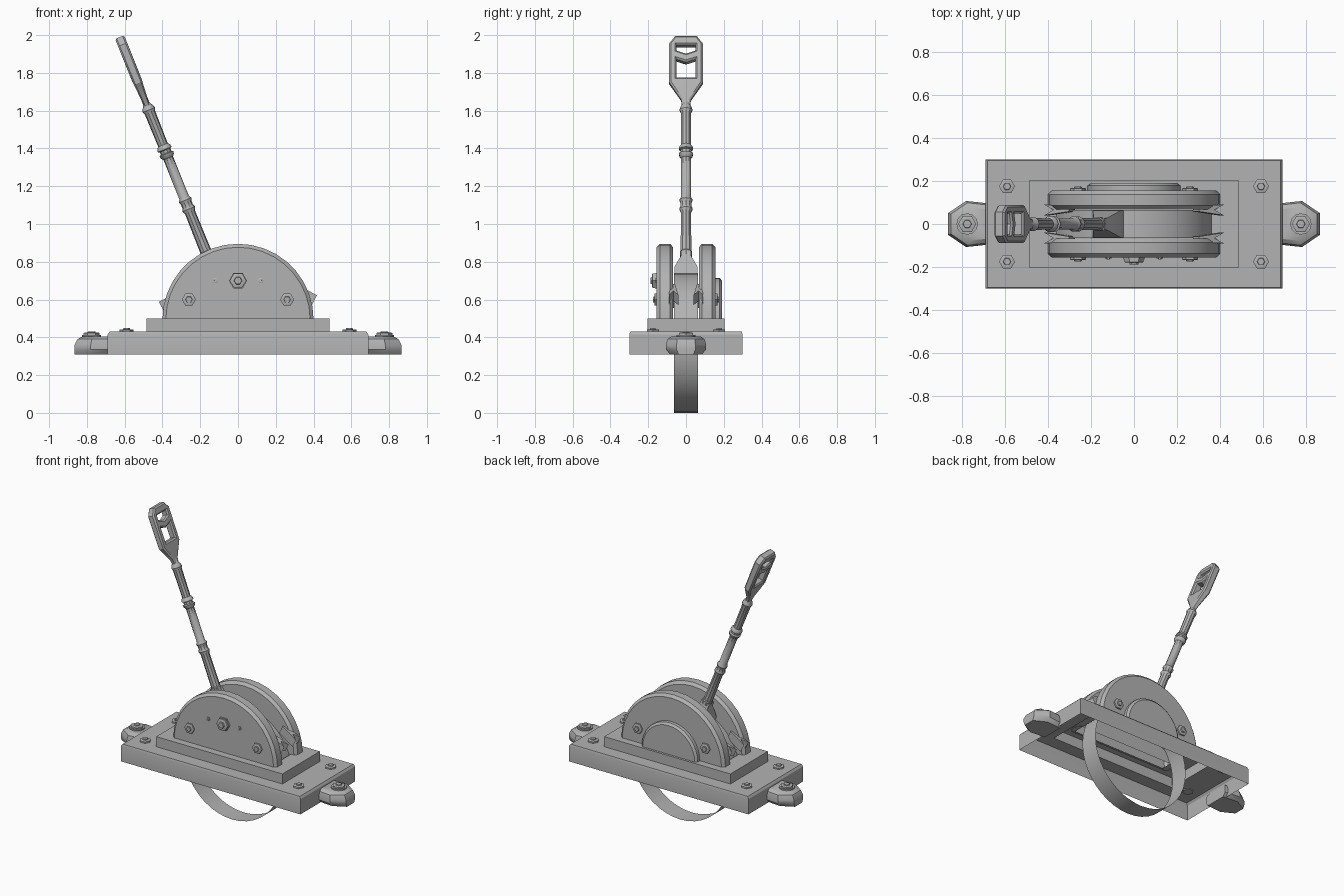
import bpy, bmesh
from math import sin, cos, pi, radians
from mathutils import Vector, Matrix

cube = bpy.data.objects.get("Cube")
if cube:
    bpy.data.objects.remove(cube, do_unlink=True)

steel = bpy.data.materials.new("grey_steel")
steel.use_nodes = True
GREY = (0.45, 0.45, 0.45, 1)
steel.diffuse_color = GREY
steel.node_tree.nodes["Principled BSDF"].inputs["Base Color"].default_value = GREY
parts = []


def add_object(name, data):
    ob = bpy.data.objects.new(name, data)
    bpy.context.collection.objects.link(ob)
    data.materials.append(steel)
    parts.append(ob)
    return ob


def loft(name, loops, cyclic=True, caps=(True, True), matrix=None):
    """Skin a list of equal-length point loops."""
    bm = bmesh.new()
    rows = [[bm.verts.new(p) for p in loop] for loop in loops]
    n = len(rows[0])
    for a, b in zip(rows, rows[1:]):
        for i in range(n if cyclic else n - 1):
            j = (i + 1) % n
            bm.faces.new((a[i], a[j], b[j], b[i]))
    if caps[0]:
        bm.faces.new(rows[0][::-1])
    if caps[1]:
        bm.faces.new(rows[-1])
    bmesh.ops.recalc_face_normals(bm, faces=bm.faces)
    if matrix:
        bm.transform(matrix)
    me = bpy.data.meshes.new(name)
    bm.to_mesh(me)
    bm.free()
    return add_object(name, me)


def rect(x, y, z):
    return [(x, y, z), (-x, y, z), (-x, -y, z), (x, -y, z)]


def circle(r, z, n, turn=0.0):
    return [(r * cos(2 * pi * i / n + turn), r * sin(2 * pi * i / n + turn), z)
            for i in range(n)]


def arc(r, y, z, n=18):
    return [(r * cos(pi * i / n), y, z + r * sin(pi * i / n)) for i in range(n + 1)]


def bolt(name, loc, r, h, turn=None):
    """Hex head with a smaller hex stud on top, pointing along +z unless turned."""
    m = Matrix.Translation(loc) @ (turn or Matrix())
    loft(name, [circle(r, 0, 6), circle(r, h * 0.6, 6), circle(r * 0.85, h * 0.7, 6),
                circle(r * 0.5, h * 0.7, 6), circle(r * 0.45, h, 6)], matrix=m)


# Stepped base shell, open underneath
loft("base_plate", [rect(.69, .3, .31), rect(.69, .3, .415), rect(.68, .295, .43),
                    rect(.485, .205, .43)], caps=(False, False))
loft("upper_plate", [rect(.485, .205, .43), rect(.485, .205, .5),
                     rect(.36, .15, .5)], caps=(False, False))

# Mounting ears and base bolts
EAR = [(.67, .095), (.78, .107), (.865, .05), (.865, -.05), (.78, -.107), (.67, -.095)]
for side, s in (("left", 1), ("right", -1)):
    loops = []
    for z, kx, ky in ((.31, 1, .78), (.335, 1, 1), (.36, 1, 1), (.39, .9, .92), (.405, .7, .72)):
        loops.append([(s * (.72 + (x - .72) * kx), y * ky, z) for x, y in EAR])
    loft(side + "_ear", loops)
    loft(side + "_ear_washer", [circle(.05, .4, 12), circle(.05, .413, 12)],
         matrix=Matrix.Translation((s * .775, 0, 0)))
    bolt(side + "_ear_bolt", (s * .775, 0, .41), .042, .022)
    for end, t in (("front", -1), ("back", 1)):
        bolt(f"{side}_{end}_base_bolt", (s * .59, t * .175, .425), .037, .025)

# Half-round side plates with their bolts
for end, t in (("front", -1), ("back", 1)):
    loft(end + "_side_plate", [arc(r, t * y, .495) for y, r in
         ((.068, .382), (.085, .4), (.138, .4), (.155, .382))], cyclic=False)
    outward = Matrix.Rotation(-t * pi / 2, 4, "X")
    for side, s in (("left", 1), ("right", -1)):
        bolt(f"{end}_{side}_plate_bolt", (s * .26, t * .15, .6), .037, .025, outward)
front_turn = Matrix.Rotation(pi / 2, 4, "X")
loft("centre_washer", [circle(.048, 0, 6), circle(.048, .01, 6)],
     matrix=Matrix.Translation((0, -.155, .7)) @ front_turn)
bolt("centre_bolt", (0, -.16, .7), .044, .028, front_turn)
for side, s in (("left", 1), ("right", -1)):
    bolt(side + "_small_bolt", (s * .12, -.153, .7), .015, .012, front_turn)
loft("back_hub", [arc(r, y, .5) for y, r in ((.15, .215), (.178, .215), (.19, .2))],
     cyclic=False, caps=(False, True))

# Thin drum band between the side plates
R = .37
loft("drum_band", [circle(R, -.064, 40), circle(R, .064, 40)], caps=(False, False),
     matrix=Matrix.Translation((0, 0, R)) @ front_turn)

# Notched stops at both ends of the lever travel
NOTCH = [(-.1, .085), (.03, .09), (-.02, .066), (.03, .04), (-.1, .058)]
for side, s, z in (("left", 1, .61), ("right", -1, .575)):
    for end, t in (("front", -1), ("back", 1)):
        m = (Matrix.Translation((s * .378, 0, z)) @ Matrix.Scale(s, 4, (1, 0, 0))
             @ Matrix.Rotation(radians(27), 4, "Y"))
        loft(f"{side}_{end}_stop", [[(x, t * y, h) for x, y in NOTCH] for h in (-.03, .03)],
             matrix=m)

# Lever, built upright from its pivot and then tilted
tilt = Matrix.Translation((0, 0, .43)) @ Matrix.Rotation(radians(-21.9), 4, "Y")
loft("lever_foot", [rect(.07, .062, .29), rect(.07, .062, .34), rect(.032, .027, .42),
                    rect(.032, .027, .45)], matrix=tilt)
ROD = [(.43, .034), (.455, .034), (.46, .03), (.68, .028), (.7, .036), (.715, .03),
       (.735, .03), (.75, .036), (.765, .027), (.99, .027), (1.0, .036), (1.015, .04),
       (1.02, .03), (1.035, .03), (1.04, .04), (1.055, .036), (1.065, .027), (1.25, .029),
       (1.265, .035), (1.28, .03), (1.3, .018), (1.34, .018)]
loft("lever_rod", [circle(r, z, 10) for z, r in ROD], matrix=tilt)

# Flat grip with two windows and a chevron bar between them
OUTLINE = [(.012, 1.29), (.018, 1.325), (.08, 1.42), (.08, 1.635), (.052, 1.672)]
OUTLINE += [(-y, z) for y, z in reversed(OUTLINE)]
UPPER = [(-.058, 1.638), (.058, 1.638), (.058, 1.59), (0, 1.57), (-.058, 1.59)]
LOWER = [(-.058, 1.435), (.058, 1.435), (.058, 1.56), (0, 1.54), (-.058, 1.56)]
curve = bpy.data.curves.new("grip_outline", "CURVE")
curve.dimensions = "2D"
curve.fill_mode = "BOTH"
curve.extrude = .017
curve.bevel_depth = .009
curve.bevel_resolution = 0
for points in (OUTLINE, UPPER, LOWER):
    sp = curve.splines.new("POLY")
    sp.points.add(len(points) - 1)
    for p, (y, z) in zip(sp.points, points):
        p.co = (y, z, 0, 1)
    sp.use_cyclic_u = True
grip = add_object("lever_grip", curve)
grip.matrix_world = tilt @ Matrix(((0, 0, 1, 0), (1, 0, 0, 0), (0, 1, 0, 0), (0, 0, 0, 1)))
bpy.ops.object.select_all(action="DESELECT")
grip.select_set(True)
bpy.context.view_layer.objects.active = grip
bpy.ops.object.convert(target="MESH")

# Taper the grip thickness toward the neck
for v in grip.data.vertices:
    v.co.z *= min(1.0, max(.55, .55 + (v.co.y - 1.29) * 3))

for ob in parts:
    ob.select_set(True)
bpy.ops.object.shade_smooth_by_angle(angle=radians(32))
